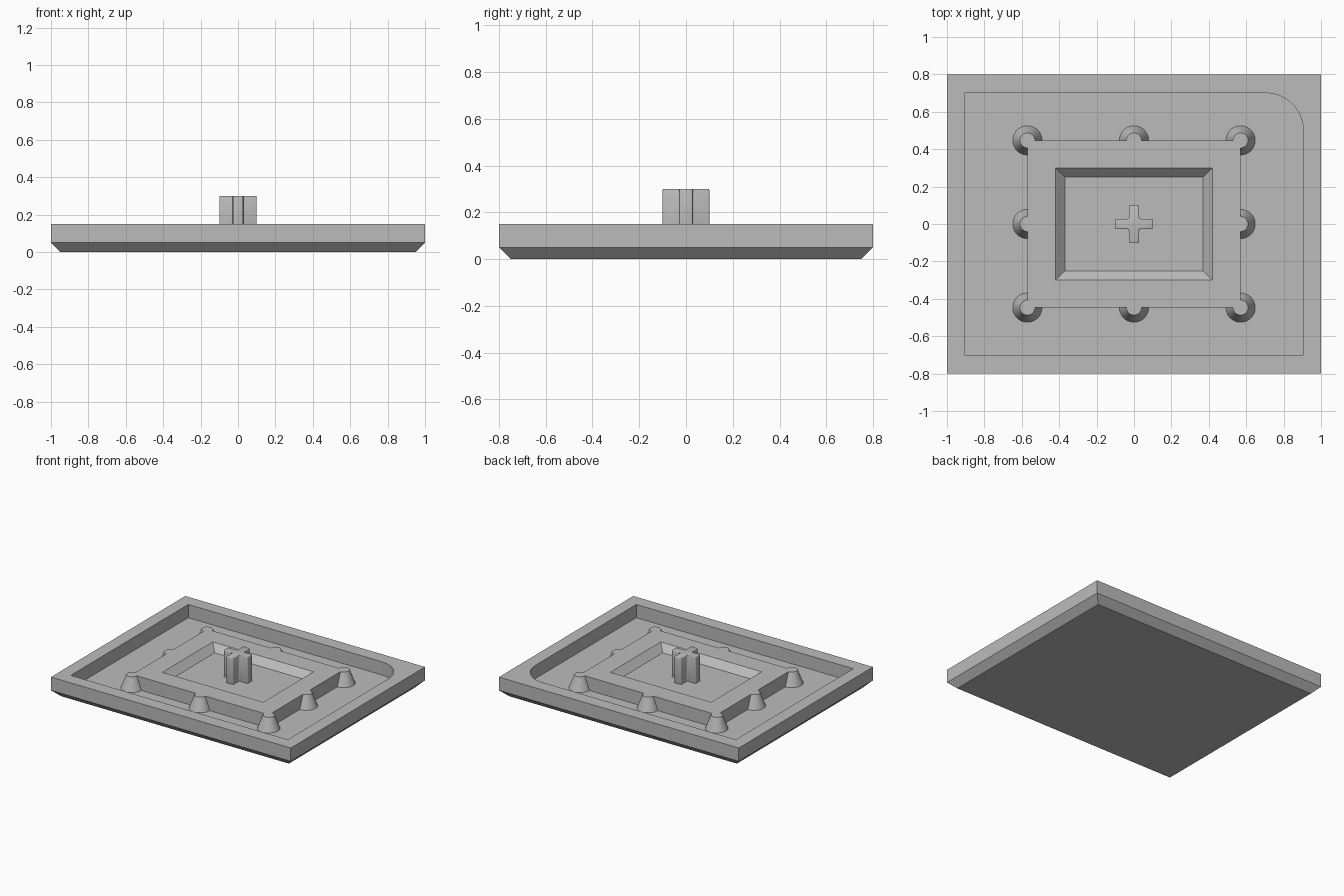
import bpy, bmesh
from math import pi, sin, cos, radians

if "Cube" in bpy.data.objects:
    bpy.data.objects.remove(bpy.data.objects["Cube"])

grey = bpy.data.materials.new("plain_grey")
grey.use_nodes = True
grey.diffuse_color = (0.5, 0.5, 0.5, 1)
grey.node_tree.nodes["Principled BSDF"].inputs["Base Color"].default_value = (0.5, 0.5, 0.5, 1)


def rect(w, d):
    return [(-w, -d), (w, -d), (w, d), (-w, d)]


def circle(x, y, r, n=48):
    return [(x + r * cos(2 * pi * i / n), y + r * sin(2 * pi * i / n)) for i in range(n)]


def loft(name, sections):
    """Closed solid through (outline, height) sections with equal point counts."""
    bm = bmesh.new()
    rings = [[bm.verts.new((x, y, z)) for x, y in outline] for outline, z in sections]
    for a, b in zip(rings, rings[1:]):
        for i in range(len(a)):
            j = (i + 1) % len(a)
            bm.faces.new((a[i], a[j], b[j], b[i]))
    bm.faces.new(rings[0][::-1])
    bm.faces.new(rings[-1])
    bmesh.ops.recalc_face_normals(bm, faces=bm.faces)
    mesh = bpy.data.meshes.new(name)
    bm.to_mesh(mesh)
    bm.free()
    mesh.materials.append(grey)
    ob = bpy.data.objects.new(name, mesh)
    bpy.context.collection.objects.link(ob)
    return ob


def activate(ob):
    bpy.ops.object.select_all(action="DESELECT")
    ob.select_set(True)
    bpy.context.view_layer.objects.active = ob


def combine(ob, tool, operation):
    mod = ob.modifiers.new("combine", "BOOLEAN")
    mod.operation, mod.solver, mod.object = operation, "EXACT", tool
    activate(ob)
    bpy.ops.object.modifier_apply(modifier=mod.name)
    bpy.data.objects.remove(tool)


# Tray: bottom chamfer, recessed floor with one rounded corner
tray = loft("tray", [(rect(0.95, 0.75), 0), (rect(1, 0.8), 0.05), (rect(1, 0.8), 0.15)])
W, D, R = 0.905, 0.7, 0.2
arc = [(W - R + R * cos(i * pi / 32), D - R + R * sin(i * pi / 32)) for i in range(17)]
recess = [(-W, -D), (W, -D)] + arc + [(-W, D)]
combine(tray, loft("recess_cutter", [(recess, 0.05), (recess, 0.3)]), "DIFFERENCE")

# Raised platform with tapered studs around its edge, trimmed to one level
PX, PY = 0.57, 0.447
platform = loft("platform", [(rect(PX, PY), 0.035), (rect(PX, PY), 0.16)])
for sx in (-1, 0, 1):
    for sy in (-1, 0, 1):
        if sx or sy:
            x, y = sx * PX, sy * PY
            stud = loft("stud", [(circle(x, y, 0.082), 0.04), (circle(x, y, 0.0324), 0.17)])
            combine(platform, stud, "UNION")
combine(platform, loft("trim_cutter", [(rect(1, 1), 0.15), (rect(1, 1), 0.3)]), "DIFFERENCE")

# Central pocket with sloping walls
pocket = loft("pocket_cutter", [(rect(0.37, 0.25), 0.1), (rect(0.47, 0.35), 0.2)])
combine(platform, pocket, "DIFFERENCE")

# Cross-shaped post with softened edges
A, B = 0.1, 0.028
plus = [(B, -A), (B, -B), (A, -B), (A, B), (B, B), (B, A),
        (-B, A), (-B, B), (-A, B), (-A, -B), (-B, -B), (-B, -A)]
post = loft("cross_post", [(plus, 0.085), (plus, 0.3)])
bevel = post.modifiers.new("soft_edges", "BEVEL")
bevel.width, bevel.segments = 0.006, 3
activate(post)
bpy.ops.object.modifier_apply(modifier=bevel.name)

for ob in (tray, platform, post):
    activate(ob)
    bpy.ops.object.shade_smooth_by_angle(angle=radians(30))
